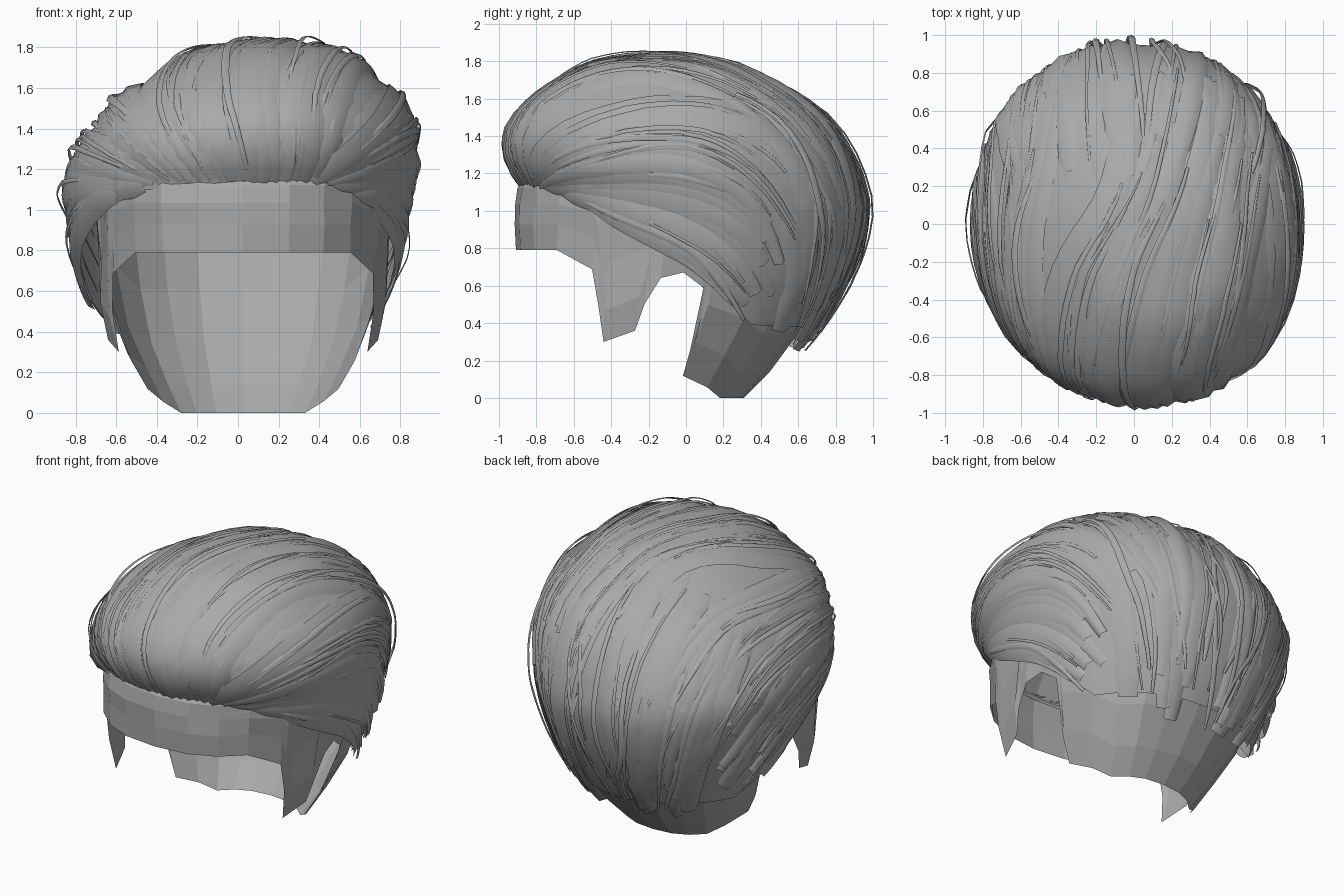
import bpy, math, random
from mathutils import Vector
from mathutils.bvhtree import BVHTree

random.seed(11)
if "Cube" in bpy.data.objects:
    bpy.data.objects.remove(bpy.data.objects["Cube"], do_unlink=True)

GREY = (0.4, 0.4, 0.4, 1)
hair_grey = bpy.data.materials.new("hair_grey")
hair_grey.use_nodes = True
hair_grey.diffuse_color = GREY
bsdf = hair_grey.node_tree.nodes["Principled BSDF"]
bsdf.inputs["Base Color"].default_value = GREY
bsdf.inputs["Roughness"].default_value = 0.7


def make_object(name, verts, faces, smooth):
    mesh = bpy.data.meshes.new(name)
    mesh.from_pydata(verts, [], faces)
    mesh.materials.append(hair_grey)
    for poly in mesh.polygons:
        poly.use_smooth = smooth
    obj = bpy.data.objects.new(name, mesh)
    bpy.context.collection.objects.link(obj)


def spline(pts, t):
    """Catmull-Rom curve through pts, t from 0 to 1."""
    n = len(pts) - 1
    s = max(0, min(t, 0.9999)) * n
    i = int(s)
    f = s - i
    a, b, c, d = [pts[max(0, min(n, i + k))] for k in (-1, 0, 1, 2)]
    return 0.5 * (2 * b + (c - a) * f + (2 * a - 5 * b + 4 * c - d) * f**2
                  + (3 * b - a - 3 * c + d) * f**3)


def hem_height(hem, angle):
    """Straight-line lookup of hem height; angle 0 is front, 180 is back."""
    angle = abs(angle)
    for (a0, z0), (a1, z1) in zip(hem, hem[1:]):
        if angle <= a1:
            return z0 + (z1 - z0) * (angle - a0) / (a1 - a0)
    return hem[-1][1]


def power(v, exponent):
    return math.copysign(abs(v) ** exponent, v)


def shell(profile, hem, angles, rows, square, shift=0.0, lean=0.0, rough=0.0, flare=0.0):
    """Dome whose rings follow profile (z, half width, front y, back y)."""
    verts, faces = [], []
    for deg in angles:
        bottom = hem_height(hem, deg)
        start = 0.0
        while spline(profile, start)[0] < bottom - 0.002:
            start += 0.002
        for r in range(rows + 1):
            z, half, front, back = spline(profile, start + (1 - start) * r / rows)
            k = 1 + (random.uniform(-rough, rough) if 0 < r < rows else 0)
            if abs(deg) < 90:  # sideburns stand wider than the nape
                half *= 1 + flare * max(0, 0.8 - z)
            th = math.radians(deg)
            verts.append((half * k * power(math.sin(th), square) + shift + lean * max(0, z - 1.1),
                          (front + back) / 2 - k * (back - front) / 2 * power(math.cos(th), square),
                          z))
    n, m = len(angles), rows + 1
    for c in range(n):
        d = (c + 1) % n
        for r in range(rows):
            faces.append((c * m + r, d * m + r, d * m + r + 1, c * m + r + 1))
    return verts, faces


# Faceted scalp cap with sideburns, ear openings and nape
cap_profile = [Vector(p) for p in (
    (0, .41, -.7, .31), (.12, .48, -.78, .43), (.3, .58, -.84, .57), (.5, .65, -.88, .7),
    (.8, .71, -.91, .82), (1, .72, -.915, .86), (1.15, .71, -.88, .85),
    (1.4, .6, -.72, .7), (1.55, .4, -.45, .45), (1.62, .01, -.01, .01))]
cap_hem = [(0, .79), (45, .79), (62, .69), (65, .5), (68, .3), (81, .36), (83, .5), (87, .64),
           (92, .67), (99, .59), (101, .26), (102, .12), (135, 0), (180, 0)]
half_angles = [0, 15, 30] + [a for a, z in cap_hem[1:-2]] + [119, 135, 150, 165, 180]
cap_angles = half_angles + [-a for a in reversed(half_angles[1:-1])]
make_object("scalp_cap", *shell(cap_profile, cap_hem, cap_angles, 8, .85,
                                shift=.025, rough=.012, flare=.25), False)

# Smooth under layer of hair
hair_profile = [Vector(p) for p in (
    (.1, .57, -.6, .48), (.25, .63, -.7, .6), (.4, .69, -.8, .72), (.6, .75, -.87, .83),
    (.8, .79, -.89, .91), (1, .82, -.88, .95), (1.12, .84, -.88, .93), (1.25, .83, -.945, .89),
    (1.4, .78, -.95, .81), (1.55, .67, -.85, .67), (1.7, .48, -.65, .42),
    (1.78, .32, -.46, .22), (1.82, .01, -.1, -.08))]
hair_hem = [(0, 1.11), (48, 1.09), (62, .98), (74, .88), (90, .72), (106, .52), (120, .39), (180, .37)]
ring = [i * 7.5 for i in range(25)]
ring += [-a for a in reversed(ring[1:-1])]
make_object("hair_base", *shell(hair_profile, hair_hem, ring, 22, .95, lean=.24), True)

# Full dome the locks are laid on
guide = BVHTree.FromPolygons(*shell(hair_profile, [(0, .1), (180, .1)], ring, 30, .95, lean=.24))
CENTRE = Vector((0, 0, .95))


def lay_on_head(p):
    way = (p - CENTRE).normalized()
    hit, normal, _, _ = guide.ray_cast(CENTRE, way)
    if hit is None:
        return p, way
    return hit, normal if normal.dot(way) > 0 else -normal


def add_lock(verts, faces, path, width, lift, arc, begin, end, tilt, steps=18):
    """One tapered, slightly domed ribbon following path over the head."""
    spots = [lay_on_head(spline(path, begin + (end - begin) * i / steps))
             for i in range(steps + 1)]
    base = len(verts)
    for i, (p, n) in enumerate(spots):
        t = i / steps
        along = spots[min(i + 1, steps)][0] - spots[max(i - 1, 0)][0]
        side = along.cross(n).normalized()
        w = width * (0.35 + 0.65 * math.sin(math.pi * min(1, t * 0.85 + 0.1)))
        rise = lift + arc * math.sin(math.pi * t) - 0.022 * max(0, 1 - 6 * t)
        dome = min(0.016, width * 0.12)
        for s, h in ((-0.5, -dome), (0, dome), (0.5, -dome)):
            verts.append(p + side * w * s + n * (rise + h + s * w * tilt))
    for i in range(steps):
        for j in range(2):
            k = base + i * 3 + j
            faces.append((k, k + 1, k + 4, k + 3))


def add_family(name, first, last, broad, fine, width, loose=0, swap=1):
    """Broad locks, fine strands and loose hairs blended between two guide paths."""
    verts, faces = [], []
    first, last = [[Vector((x * swap, y, z)) for x, y, z in g] for g in (first, last)]
    for i in range(broad + fine + loose):
        is_broad = i < broad
        k = i / max(1, broad - 1) if is_broad else random.random()
        bend = random.uniform(-.12, .12)  # strands drift across their neighbours
        path = []
        for j, (a, b) in enumerate(zip(first, last)):
            wobble = Vector([random.uniform(-.03, .03) for _ in range(3)])
            path.append(a.lerp(b, k + bend * j / 3) + wobble * min(1, j * 0.5))
        w = width * random.uniform(.7, 1.3) if is_broad else random.uniform(.015, .045)
        lift = random.uniform(.005, .025) if is_broad else random.uniform(.02, .032)
        arc = random.uniform(.015, .035) if i >= broad + fine else 0
        begin = 0 if is_broad else random.uniform(0, .4)
        end = random.uniform(.8, 1) if is_broad else random.uniform(.65, 1)
        tilt = random.uniform(-.12, .12)
        add_lock(verts, faces, path, w, lift, arc, begin, end, tilt)
    make_object(name, verts, faces, True)


# Swept-up front and top, curling over towards the left
top_right = [(-.24, -.87, 1.14), (-.43, -.72, 1.5), (-.36, -.3, 1.75), (-.1, .2, 1.78), (.05, .75, 1.4)]
top_left = [(.4, -.86, 1.13), (.46, -.72, 1.5), (.54, -.3, 1.7), (.62, .2, 1.6), (.6, .6, 1.2)]
add_family("top_locks", top_right, top_left, 13, 16, .19, 5)

# Sides swept from the hairline towards the back
side_low = [(.5, -.8, 1.14), (.74, -.45, 1.13), (.82, 0, 1.08), (.75, .3, .88), (.62, .5, .5)]
right_high = [(.25, -.87, 1.15), (.46, -.65, 1.45), (.53, -.1, 1.58), (.42, .4, 1.52), (.3, .8, 1.1)]
left_high = [(.38, -.87, 1.14), (.6, -.55, 1.38), (.72, 0, 1.54), (.66, .42, 1.4), (.48, .78, .95)]
add_family("right_side_locks", right_high, side_low, 9, 12, .18, 6, swap=-1)
add_family("left_side_locks", left_high, side_low, 8, 11, .18, 5)

# Lower edge above the ears
hem_lock = [(.6, -.66, 1.12), (.72, -.38, 1), (.76, 0, .8), (.74, .2, .62), (.68, .36, .42)]
for label, sign in (("left", 1), ("right", -1)):
    add_family(label + "_temple_locks", side_low, hem_lock, 4, 3, .16, 1, swap=sign)

# Back falling from crown to nape, in two layers
fall = [(.65, .2, 1.45), (.7, .5, 1.2), (.66, .65, .9), (.57, .66, .6), (.45, .58, .22)]
fall_mirror = [(-x, y, z) for x, y, z in fall]
add_family("back_locks", fall_mirror, fall, 14, 9, .22, 4)
upper = [(x, y, z + .15) for x, y, z in fall]
upper_mirror = [(-x, y, z) for x, y, z in upper]
add_family("upper_back_locks", upper_mirror, upper, 9, 6, .17, 3)
